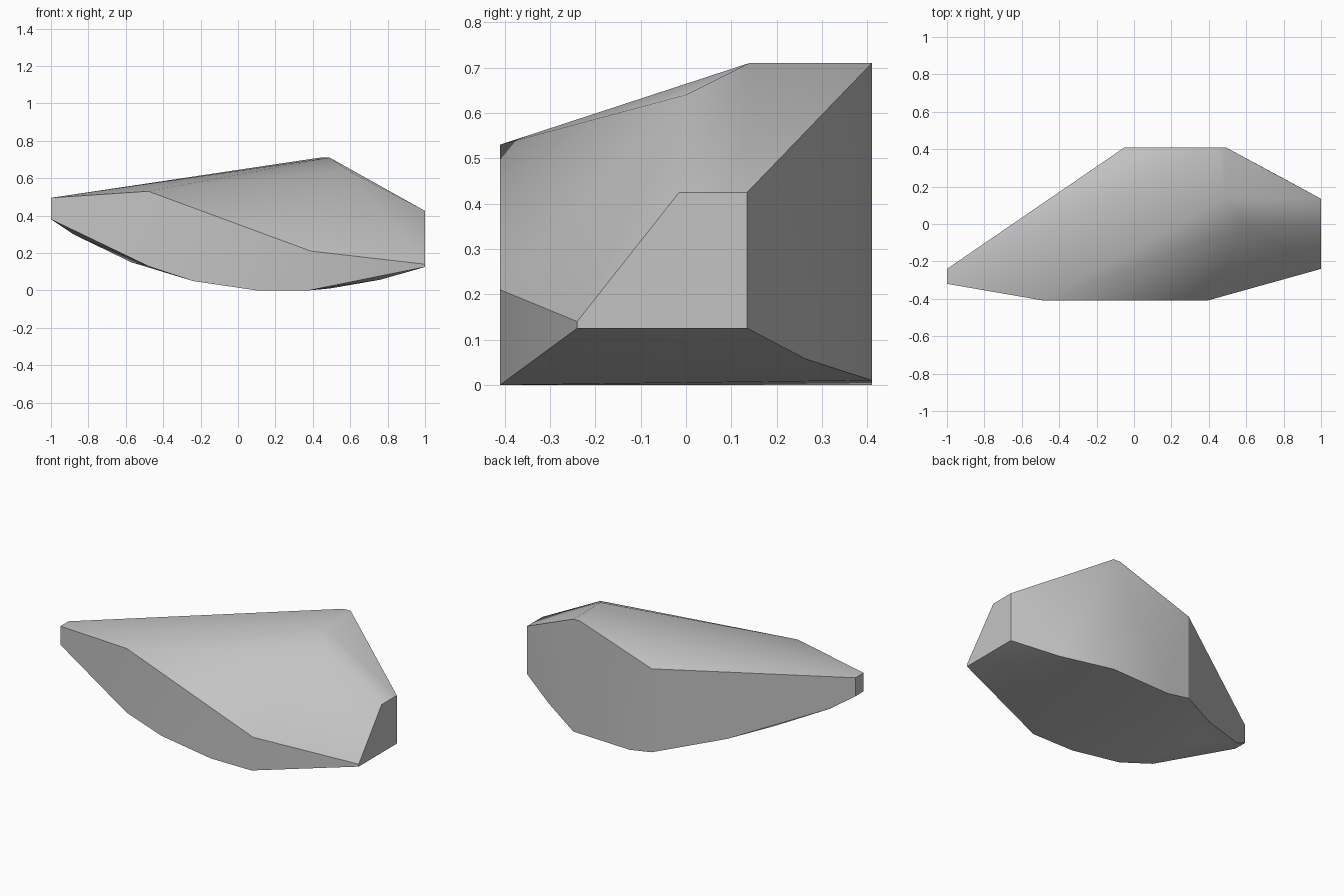
import bpy
import bmesh
import math

default = bpy.data.objects.get("Cube")
if default:
    bpy.data.objects.remove(default, do_unlink=True)

# One stone colour
stone = bpy.data.materials.new("stone_grey")
stone.use_nodes = True
GREY = (0.55, 0.55, 0.55, 1)
stone.diffuse_color = GREY
stone.node_tree.nodes["Principled BSDF"].inputs["Base Color"].default_value = GREY

# Corners of the chiselled boulder, grouped by region
crest = [(.49, .14, .71), (.44, .41, .71), (.49, .41, .71), (.59, 0, .64), (-.05, .41, .545)]
front = [(-.48, -.41, .53), (.39, -.41, .21), (-.48, -.41, .13), (-.24, -.41, .05),
         (.1, -.41, 0), (.38, -.41, 0)]
left_tip = [(1, -.24, .125), (1, -.24, .14), (1, -.015, .425), (1, .135, .425), (1, .135, .125)]
right_tip = [(-1, y, z) for y in (-.32, -.24) for z in (.38, .495)]
underside = [(-.88, -.16, .3), (-.57, -.05, .15), (-.4, .17, .11), (-.05, .41, .025),
             (.1, .41, 0), (.49, .41, .01), (.76, .265, .057)]

bm = bmesh.new()
for co in crest + front + left_tip + right_tip + underside:
    bm.verts.new(co)
bmesh.ops.convex_hull(bm, input=bm.verts[:])
bmesh.ops.dissolve_limit(bm, angle_limit=math.radians(1), verts=bm.verts[:], edges=bm.edges[:])
bmesh.ops.recalc_face_normals(bm, faces=bm.faces[:])


def region(face):
    """Name the side of the boulder a face belongs to."""
    n = face.normal
    if n.z > .3:
        return "top"
    if n.z < -.3 or (n.z < -.15 and abs(n.x) < .3 and abs(n.y) < .7):
        return "bottom"
    if abs(n.x) > .95:
        return "tip"
    if n.y < -.6:
        return "front"
    return "back_right" if n.x < -.3 else "back"


# Soft shading inside each side, crisp ridges between sides
for face in bm.faces:
    face.smooth = True
for edge in bm.edges:
    edge.smooth = len({region(f) for f in edge.link_faces}) == 1

mesh = bpy.data.meshes.new("boulder")
bm.to_mesh(mesh)
bm.free()
mesh.materials.append(stone)
boulder = bpy.data.objects.new("boulder", mesh)
bpy.context.collection.objects.link(boulder)
